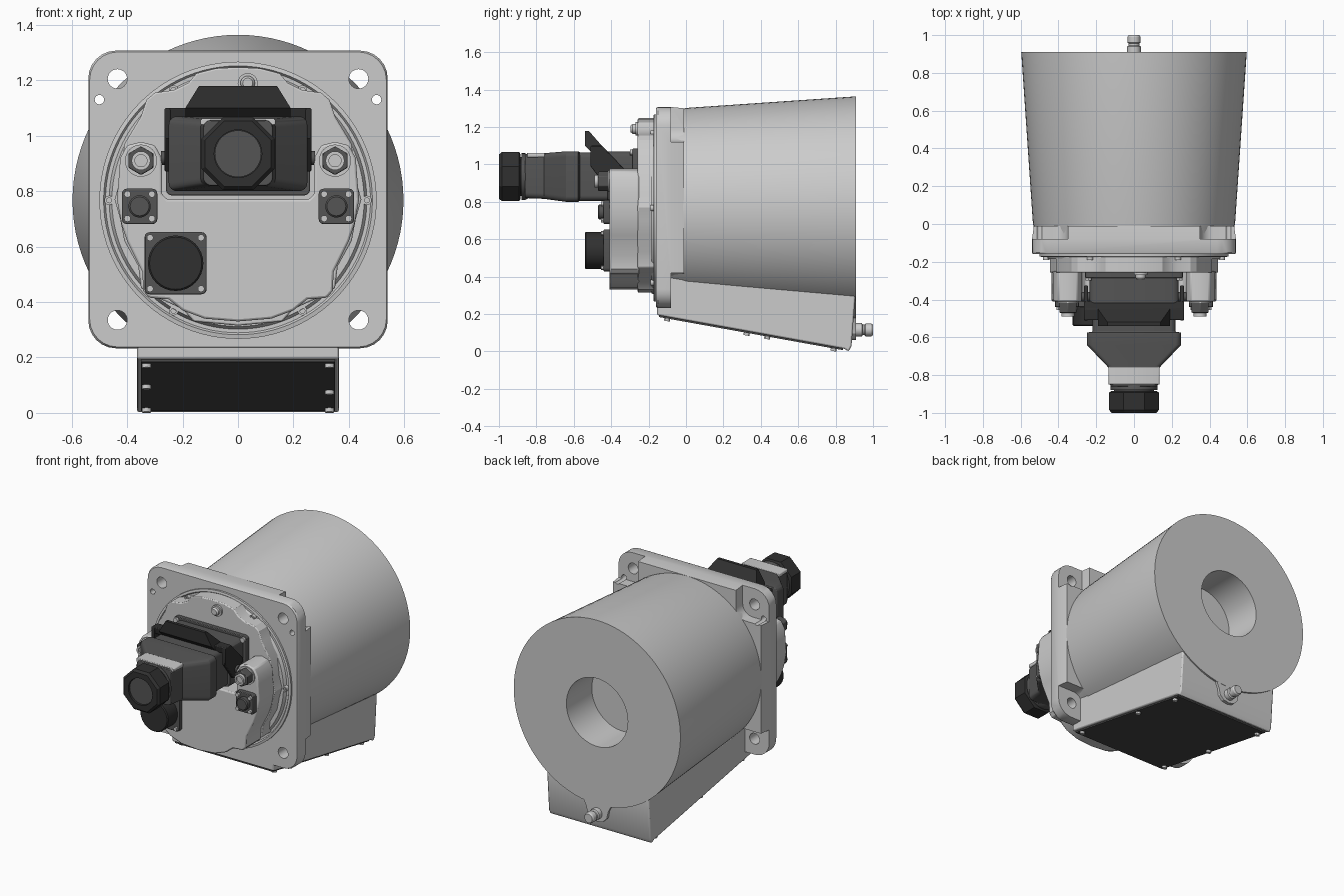
import bpy, bmesh, math
from mathutils import Matrix

if "Cube" in bpy.data.objects:
    bpy.data.objects.remove(bpy.data.objects["Cube"])

CZ = 0.767  # height of the barrel axis


def material(name, v):
    m = bpy.data.materials.new(name)
    m.diffuse_color = (v, v, v, 1)
    m.use_nodes = True
    m.node_tree.nodes["Principled BSDF"].inputs["Base Color"].default_value = m.diffuse_color
    return m


COVER, DARK, BLACK = material("cover_grey", 0.07), material("dark_grey", 0.09), material("black", 0.03)


def loft(name, sections, mat=None, axis='y', bevel=0):
    """Skin a list of (position, outline) sections along y or x and cap both ends."""
    bm = bmesh.new()
    rings = [[bm.verts.new((a, t, b) if axis == 'y' else (t, a, b)) for a, b in pts] for t, pts in sections]
    n = len(rings[0])
    for r, q in zip(rings, rings[1:]):
        for i in range(n):
            bm.faces.new((r[i], r[(i + 1) % n], q[(i + 1) % n], q[i]))
    bm.faces.new(rings[0])
    bm.faces.new(rings[-1])
    bmesh.ops.recalc_face_normals(bm, faces=bm.faces)
    me = bpy.data.meshes.new(name)
    bm.to_mesh(me)
    bm.free()
    ob = bpy.data.objects.new(name, me)
    bpy.context.collection.objects.link(ob)
    if mat:
        me.materials.append(mat)
    if bevel:
        b = ob.modifiers.new("bevel", 'BEVEL')
        b.width, b.segments, b.limit_method, b.angle_limit = bevel, 2, 'ANGLE', math.radians(40)
    return ob


def prism(name, pts, t0, t1, mat=None, axis='y', bevel=0):
    return loft(name, [(t0, pts), (t1, pts)], mat, axis, bevel)


def circle(r, x=0, z=CZ, n=32, turn=0):
    return [(x + r * math.cos(turn + math.tau * i / n), z + r * math.sin(turn + math.tau * i / n)) for i in range(n)]


def rrect(x, z, hw, hh, r, k=6):
    pts = []
    for q, (sx, sz) in enumerate([(1, 1), (-1, 1), (-1, -1), (1, -1)]):
        for i in range(k + 1):
            a = (q + i / k) * math.pi / 2
            pts.append((x + sx * (hw - r) + r * math.cos(a), z + sz * (hh - r) + r * math.sin(a)))
    return pts


def mirrored(half):
    """Close a right-hand half outline (bottom to top) across x = 0."""
    return half + [(-x, z) for x, z in reversed(half) if x > 0]


def lathe(name, prof, x=0, z=CZ, n=32, mat=None):
    return loft(name, [(y, circle(r, x, z, n)) for r, y in prof], mat)


def cut(ob, cutters):
    for c in cutters:
        m = ob.modifiers.new("cut", 'BOOLEAN')
        m.operation, m.object = 'DIFFERENCE', c
    bpy.context.view_layer.update()
    dg = bpy.context.evaluated_depsgraph_get()
    me = bpy.data.meshes.new_from_object(ob.evaluated_get(dg))
    ob.modifiers.clear()
    ob.data = me
    for c in cutters:
        bpy.data.objects.remove(c)


# Tapered barrel with the blind bore in its rear face
lathe("barrel", [(0.52, -0.10), (0.53, -0.02), (0.535, 0.0), (0.597, 0.91), (0.22, 0.91), (0.22, 0.65)], n=96)

# Square mounting flange with holes and rear corner pockets
flange = loft("mounting_flange", [(-0.16, rrect(0, 0.77, .535, .532, .1)), (-0.15, rrect(0, 0.77, .54, .537, .1)),
                                  (-0.08, rrect(0, 0.77, .54, .537, .1)), (-0.01, rrect(0, 0.77, .53, .53, .1))])
cutters = []
for sx in (-1, 1):
    for sz in (-1, 1):
        cutters.append(prism("hole", circle(0.035, sx * .435, .77 + sz * .435), -0.3, 0.2))
        cutters.append(prism("pocket", rrect(sx * .56, .77 + sz * .56, .21, .21, .07), -0.08, 0.2))
    cutters.append(prism("small_hole", circle(0.017, sx * .5, 1.13, 16), -0.3, 0.2))
cut(flange, cutters)

# Sloped terminal box under the barrel, cover and cover screws
prism("terminal_box", [(-.155, .195), (-.155, .42), (0, .5), (.86, .5), (.905, .3), (.885, .03), (.87, 0), (.845, .015)],
      -0.365, 0.365, axis='x', bevel=0.008)
prism("terminal_cover", [(-.145, .2), (-.145, .184), (.84, .007), (.84, .022)], -0.35, 0.35, COVER, 'x')
for s in (-1, 1):
    for y in (-0.1, 0.38 + s * .055, 0.79):
        z = .184 - (y + .145) * .18
        ob = prism("cover_screw", circle(0.016, 0, 0, 12), -0.014, 0.014)
        ob.matrix_world = Matrix.Translation((s * .33, y, z)) @ Matrix.Rotation(math.radians(80), 4, 'X')

# Rear lug and pin
prism("rear_lug", mirrored([(0, .06), (.04, .068), (.068, .095), (.078, .14), (.1, .185), (.15, .215),
                            (.23, .235), (.2, .4), (0, .4)]), 0.85, 0.909)
lathe("rear_pin", [(.036, .89), (.036, .94), (.028, .945), (.028, .955), (.034, .96), (.034, .99), (.028, 1.0)], 0, .115, 24)

# Round front rim and stepped end housing
lathe("front_rim", [(.5, -.15), (.5, -.172), (.485, -.175), (.478, -.165), (.465, -.165), (.455, -.185)], n=96)
prism("end_housing_base", mirrored([(0, .315), (.16, .33), (.2, .375), (.3, .42), (.35, .45), (.36, .53), (.41, .62),
      (.425, .7), (.445, .77), (.425, .84), (.41, .97), (.35, 1.07), (.33, 1.13), (.3, 1.155), (.23, 1.165), (.18, 1.19),
      (.15, 1.225), (.08, 1.243), (0, 1.247)]), -0.15, -0.258, bevel=0.006)
prism("end_housing_face", mirrored([(0, .33), (.12, .34), (.2, .37), (.25, .41), (.32, .415), (.342, .44), (.345, .51),
      (.4, .62), (.42, .68), (.437, .77), (.43, .85), (.425, .92), (.4, .965), (.35, .978), (.3, .965), (.275, .92),
      (.275, .79), (.255, .77), (0, .77)]), -0.25, -0.41, bevel=0.008)
prism("drain_boss", rrect(0, .385, .08, .045, .025), -0.39, -0.4, bevel=0.004)
for i in range(6):
    a = math.tau * i / 6
    x, z = .465 * math.cos(a), CZ + .46 * math.sin(a)
    lathe("housing_screw", [(.017, -.15), (.017, -.19), (.009, -.19), (.009, -.183)], x, z, 16)
lathe("earth_screw", [(.036, -.25), (.036, -.27), (.026, -.27), (.026, -.285), (.018, -.296)], .035, 1.19, 24)


# Square socket with round cap and corner screws
def socket(name, x, z, h, r, y1):
    prism(name + "_plate", rrect(x, z, h, h, .018, 3), -0.4, -0.44, DARK, bevel=0.004)
    lathe(name + "_cap", [(r, -.43), (r, y1 + .006), (r - .006, y1)], x, z, 32, BLACK if r > .06 else DARK)
    for sx in (-1, 1):
        for sz in (-1, 1):
            prism(name + "_screw", circle(.012, x + sx * (h - .02), z + sz * (h - .02), 12), -.43, -.455)


socket("large_socket", -.225, .54, .112, .1, -.54)
for s in (-1, 1):
    socket("small_socket", s * .355, .745, .064, .04, -.47)
    # Hex gland nuts in the two upper bosses
    lathe("gland_washer", [(.058, -.4), (.058, -.418)], s * .35, .91)
    prism("gland_nut", circle(.052, s * .35, .91, 6, math.pi / 6), -.41, -.47, DARK, bevel=0.004)
    lathe("gland_plug", [(.034, -.46), (.034, -.49), (.022, -.49), (.022, -.48)], s * .35, .91, 24)

# Power connector: foot, socket body, hood and cable gland
PZ = .935
prism("connector_foot", rrect(0, PZ, .26, .15, .02, 3), -.25, -.285, DARK, bevel=.004)
prism("connector_socket", rrect(0, PZ, .235, .135, .03, 3), -.28, -.42, DARK, bevel=.004)
loft("connector_hood", [(-.40, rrect(0, PZ, .22, .13, .03)), (-.57, rrect(0, PZ, .22, .13, .03)),
     (-.575, rrect(0, PZ, .25, .135, .03)), (-.64, rrect(0, PZ, .25, .135, .03)),
     (-.76, rrect(0, PZ + .003, .135, .122, .03)), (-.86, rrect(0, PZ + .003, .125, .118, .03))], DARK, bevel=.004)
prism("hood_name_plate", rrect(0, 1.05, .135, .012, .006, 2), -.755, -.85, bevel=.003)
for s in (-1, 1):
    prism("connector_screw", circle(.016, s * .24, 1.065, 12), -.25, -.3)
lathe("gland_neck", [(.115, -.84), (.125, -.86), (.125, -.88), (.105, -.88), (.105, -.91)], 0, PZ, 48, DARK)
nut = loft("cable_gland_nut", [(t, circle(r, 0, PZ, 8, math.pi / 8)) for t, r in
                              [(-.885, .13), (-.892, .142), (-.985, .142), (-1.0, .128)]], BLACK)
cut(nut, [prism("bore", circle(.086, 0, PZ, 48), -1.1, -.98)])
lathe("gland_insert", [(.084, -.9), (.084, -.988)], 0, PZ, 48, DARK)

# Locking lever: tapered grip, cross bar and side arms
grip = prism("lever_grip", [(-.54, 1.18), (-.52, 1.18), (-.45, 1.10), (-.405, 1.05), (-.49, 1.05), (-.54, 1.10)],
             -.19, .19, BLACK, 'x')
for v in grip.data.vertices:
    if v.co.z > 1.12:
        v.co.x *= .74
prism("lever_bar", [(-.51, 1.1), (-.45, 1.1), (-.405, 1.055), (-.5, 1.055)], -.262, .262, BLACK, 'x', bevel=.006)
for s in (-1, 1):
    prism("lever_arm", [(-.51, 1.1), (-.45, 1.1), (-.325, .97), (-.345, .885), (-.42, .87), (-.51, .99)],
          s * .243, s * .265, BLACK, 'x', bevel=.005)
    prism("lever_pivot", circle(.025, -.385, .92, 20), s * .22, s * .278, DARK, 'x')

# Smooth round surfaces, keep edges crisp
bpy.ops.object.select_all(action='SELECT')
bpy.context.view_layer.objects.active = flange
bpy.ops.object.shade_smooth_by_angle(angle=math.radians(30))
